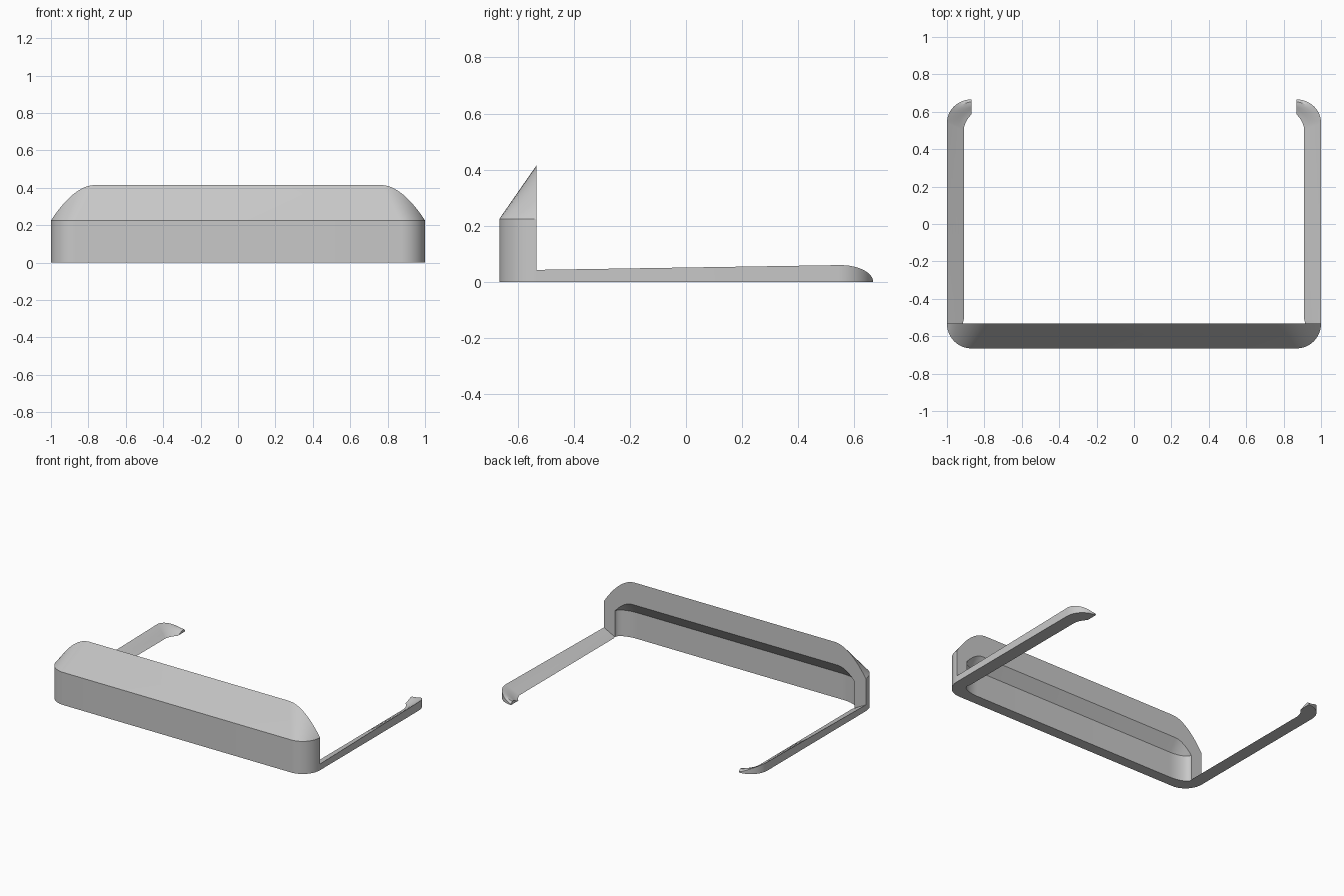
import bpy, bmesh, math
from math import sin, cos, pi, radians

cube = bpy.data.objects.get("Cube")
if cube:
    bpy.data.objects.remove(cube, do_unlink=True)

grey = bpy.data.materials.new("plain_grey")
grey.use_nodes = True
grey.diffuse_color = (0.58, 0.58, 0.58, 1)
grey.node_tree.nodes["Principled BSDF"].inputs["Base Color"].default_value = (0.58, 0.58, 0.58, 1)

BACK = -0.533     # plane where the hood ends and the arms begin
STEPS = 14


def loft(name, sections):
    """Skin a row of closed cross-sections and cap both ends."""
    bm = bmesh.new()
    rings = [[bm.verts.new(p) for p in s] for s in sections]
    n = len(rings[0])
    for a, b in zip(rings, rings[1:]):
        for i in range(n):
            j = (i + 1) % n
            bm.faces.new((a[i], a[j], b[j], b[i]))
    bm.faces.new(rings[0][::-1])
    bm.faces.new(rings[-1])
    bmesh.ops.remove_doubles(bm, verts=bm.verts, dist=0.0004)
    bmesh.ops.recalc_face_normals(bm, faces=bm.faces)
    mesh = bpy.data.meshes.new(name)
    bm.to_mesh(mesh)
    bm.free()
    mesh.materials.append(grey)
    obj = bpy.data.objects.new(name, mesh)
    bpy.context.collection.objects.link(obj)
    bpy.ops.object.select_all(action='DESELECT')
    obj.select_set(True)
    bpy.context.view_layer.objects.active = obj
    bpy.ops.object.shade_smooth_by_angle(angle=radians(22))
    return obj


def hood_section(t, side):
    """Wall and sloped roof; t goes from the flat middle (0) to the side (1)."""
    a = t * pi / 2
    s, c = sin(a), cos(a)
    outer_x, outer_y = side * (0.87 + 0.13 * s), BACK - 0.132 * c
    inner_x, inner_y = side * (0.785 + 0.13 * s), BACK - 0.056 * c
    ridge_x = side * (0.765 + 0.235 * s)
    drop = s ** 1.9
    return [(outer_x, outer_y, 0), (outer_x, outer_y, 0.225),
            (ridge_x, BACK, 0.415 - 0.19 * drop),
            (inner_x, BACK, 0.26 - 0.08 * drop),
            (inner_x, inner_y, 0.18), (inner_x, inner_y, 0)]


# Hollow front hood, open at the back and below
ts = [i / STEPS for i in range(STEPS + 1)]
loft("front_hood", [hood_section(t, -1) for t in reversed(ts)]
     + [hood_section(t, 1) for t in ts])


def arm_top(y):
    """Gently rising outer edge that rounds down to nothing at the hook."""
    if y < 0.55:
        return 0.043 + 0.017 * (y - BACK) / 1.08
    return 0.06 * math.sqrt(max(0, 1 - ((y - 0.55) / 0.117) ** 2))


def arm_section(side, outer, inner, taper=1):
    """Wedge that is tall at the outer edge and thins to the inner edge."""
    cols = 6
    pts = [(outer[0] + (inner[0] - outer[0]) * k / cols,
            outer[1] + (inner[1] - outer[1]) * k / cols, (1 - k / cols) ** taper)
           for k in range(cols + 1)]
    return ([(side * x, y, arm_top(y) * f) for x, y, f in pts]
            + [(side * x, y, 0) for x, y, f in reversed(pts)])


# Side arms with inward hooks
for side, label in ((1, "left_arm"), (-1, "right_arm")):
    sections = [arm_section(side, (1, BACK), (0.916, BACK)),
                arm_section(side, (1, -0.51), (0.91, -0.51))]
    for t in ts:
        a = t * pi / 2
        sections.append(arm_section(
            side, (0.87 + 0.13 * cos(a), 0.54 + 0.126 * sin(a)),
            (0.91 - 0.04 * t * t, 0.50 + 0.085 * t), 1 + 0.6 * t))
    loft(label, sections)
